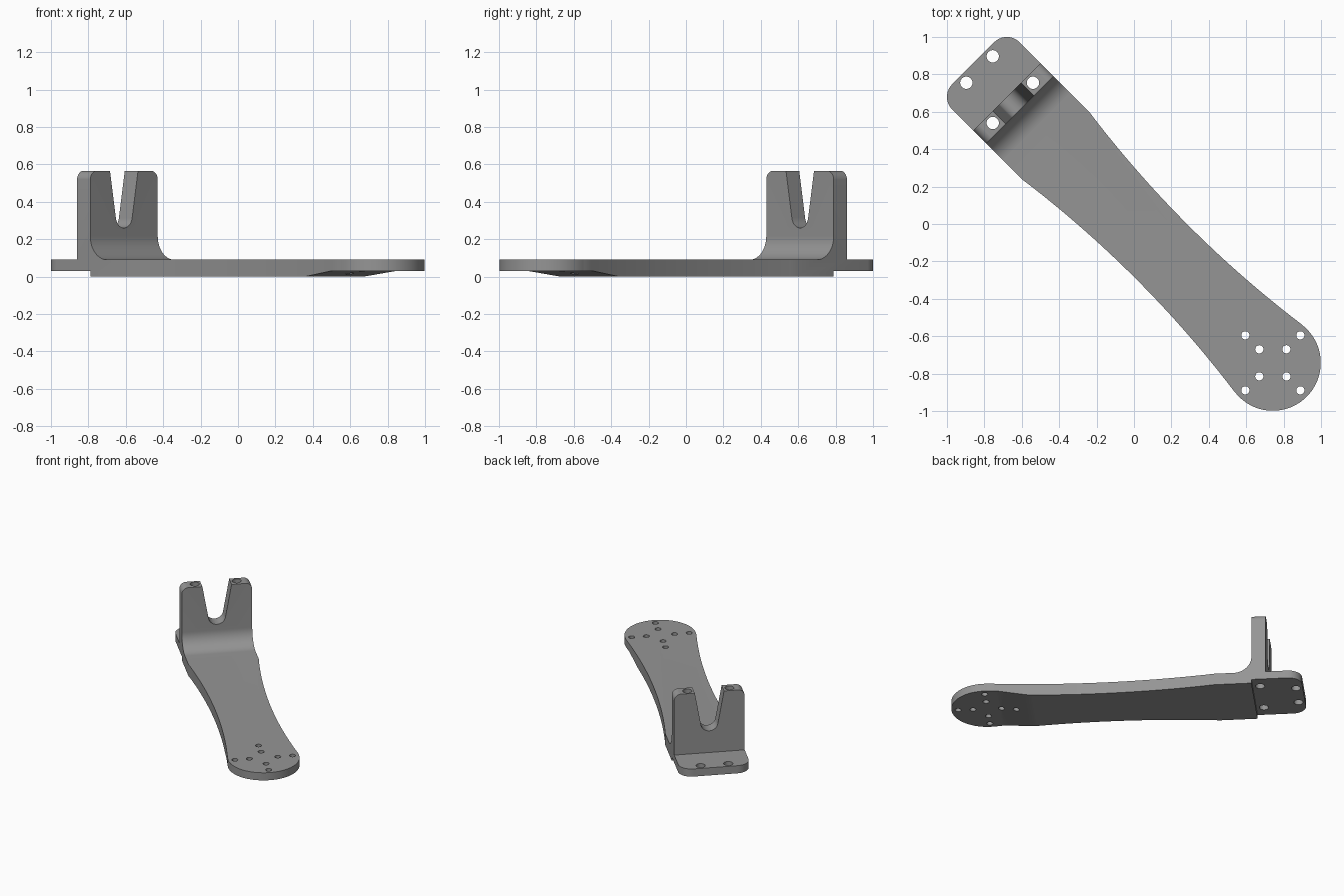
import bpy, bmesh, math
from mathutils import Matrix

if "Cube" in bpy.data.objects:
    bpy.data.objects.remove(bpy.data.objects["Cube"])

ROT = Matrix.Rotation(math.radians(-45), 4, 'Z')  # arm runs diagonally


def arc(cx, cy, r, a0, a1, n=12):
    """Points on an arc, angles in degrees."""
    angles = [math.radians(a0 + (a1 - a0) * i / n) for i in range(n + 1)]
    return [(cx + r * math.cos(a), cy + r * math.sin(a)) for a in angles]


def prism(name, pts, lo, hi, place):
    """Extrude a closed profile from lo to hi; place maps (a, b, depth) to xyz."""
    bm = bmesh.new()
    rings = [[bm.verts.new(place(a, b, d)) for a, b in pts] for d in (lo, hi)]
    n = len(pts)
    for ring in rings:
        bm.faces.new(ring)
    for i in range(n):
        j = (i + 1) % n
        bm.faces.new((rings[0][i], rings[0][j], rings[1][j], rings[1][i]))
    bmesh.ops.recalc_face_normals(bm, faces=bm.faces)
    bm.transform(ROT)
    me = bpy.data.meshes.new(name)
    bm.to_mesh(me)
    bm.free()
    ob = bpy.data.objects.new(name, me)
    bpy.context.collection.objects.link(ob)
    return ob


def combine(ob, tool, operation):
    """Apply a boolean and discard the helper."""
    tool.hide_render = True
    mod = ob.modifiers.new("cut", 'BOOLEAN')
    mod.operation = operation
    mod.solver = 'EXACT'
    mod.object = tool
    bpy.context.view_layer.objects.active = ob
    bpy.ops.object.modifier_apply(modifier=mod.name)
    bpy.data.objects.remove(tool)


def plan(a, b, d):
    return (a, b, d)


def side(a, b, d):
    return (a, d, b)


def front(a, b, d):
    return (d, a, b)


HALF = 0.255           # half width of the square end
TAIL = -1.216          # square end of the arm
BULB, BULB_R = 1.05, 0.256

# Plan outline: square end with round corners, waisted arm, round end
waist = []
for i in range(33):
    u = -0.594 + (1.015 + 0.594) * i / 32
    waist.append((u, 0.2 + 0.0545 * ((u - 0.21) / 0.805) ** 2))
r = 0.097
outline = arc(TAIL + r, HALF - r, r, 180, 90)
outline += [(-0.594, HALF)] + waist[1:]
outline += arc(BULB, BULB_R * 0, BULB_R, 97, -97, 48)
outline += [(u, -v) for u, v in reversed(waist[1:])] + [(-0.594, -HALF)]
outline += arc(TAIL + r, -HALF + r, r, 270, 180)
bracket = prism("bracket_arm", outline, -0.2, 0.8, plan)

# Side profile: stepped underside with ramp, upright wall and its fillet
f = 0.126
wall_front, wall_back, top = -0.862, -0.962, 0.565
profile = [(-1.4, 0.03), (wall_front, 0.03), (wall_front, 0), (0.73, 0),
           (0.95, 0.03), (1.5, 0.03), (1.5, 0.09)]
profile += arc(wall_front + f, 0.09 + f, f, 270, 180, 16)
profile += [(wall_front, top), (wall_back, top), (wall_back, 0.09), (-1.4, 0.09)]
combine(bracket, prism("side_profile", profile, -0.4, 0.4, side), 'INTERSECT')

# Front profile: rounded top corners and the tapered notch
c = 0.05
right = [(0.4, -0.1), (0.4, 0.4)]
right += arc(HALF + 0.0005 - c, top + 0.0005 - c, c, 0, 90, 8)
right += [(0.106, top + 0.0005)]
shape = right + arc(0, 0.322, 0.062, -7, -173, 20)
shape += [(-v, z) for v, z in reversed(right)]
combine(bracket, prism("front_profile", shape, -1.5, 1.5, front), 'INTERSECT')

# Bolt holes: (along, across, radius)
holes = [(-0.916, s * 0.152, 0.033) for s in (-1, 1)]
holes += [(-1.168, s * 0.1, 0.033) for s in (-1, 1)]
for dist in (0.1025, 0.208):
    for k in range(4):
        a = k * math.pi / 2
        holes.append((BULB + dist * math.cos(a), dist * math.sin(a), 0.022))
for u, v, rad in holes:
    ring = arc(u, v, rad, 0, 360, 24)[:-1]
    combine(bracket, prism("hole_cutter", ring, -0.3, 0.9, plan), 'DIFFERENCE')

# Finish
grey = bpy.data.materials.new("mid grey")
grey.diffuse_color = (0.3, 0.3, 0.3, 1)
grey.use_nodes = True
grey.node_tree.nodes["Principled BSDF"].inputs["Base Color"].default_value = grey.diffuse_color
bracket.data.materials.clear()
bracket.data.materials.append(grey)
for p in bracket.data.polygons:
    p.material_index = 0
bpy.ops.object.select_all(action='DESELECT')
bracket.select_set(True)
bpy.context.view_layer.objects.active = bracket
bpy.ops.object.shade_smooth_by_angle(angle=math.radians(30))
